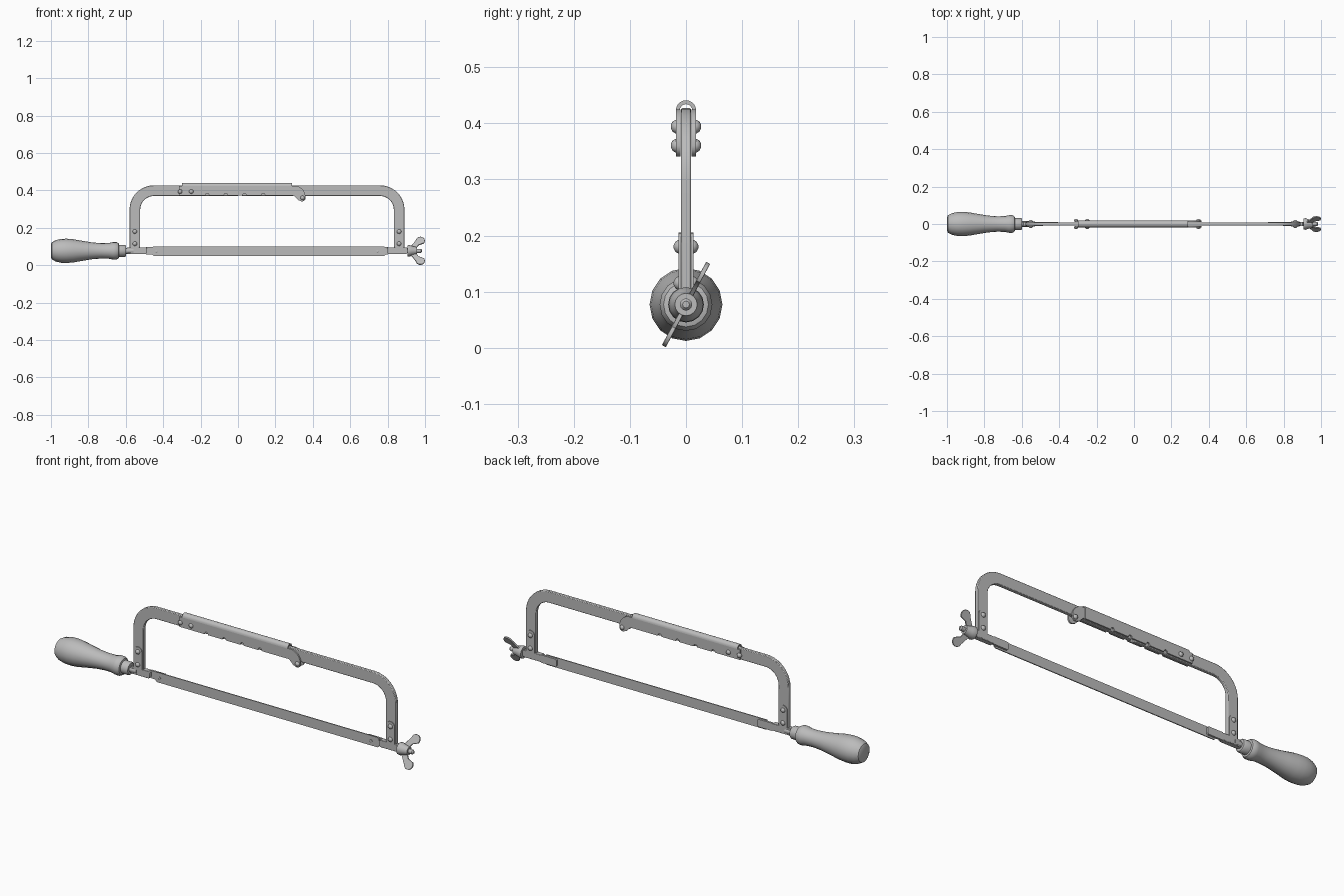
import bpy, bmesh, math
from mathutils import Matrix, Vector

cube = bpy.data.objects.get("Cube")
if cube:
    bpy.data.objects.remove(cube)

steel = bpy.data.materials.new("grey_steel")
steel.use_nodes = True
GREY = (0.5, 0.5, 0.5, 1)
steel.diffuse_color = GREY
steel.node_tree.nodes["Principled BSDF"].inputs["Base Color"].default_value = GREY
AXIS_Z = 0.077


def finish(name, bm, bevel=0, smooth=True):
    bmesh.ops.recalc_face_normals(bm, faces=bm.faces)
    mesh = bpy.data.meshes.new(name)
    bm.to_mesh(mesh)
    bm.free()
    mesh.materials.append(steel)
    ob = bpy.data.objects.new(name, mesh)
    bpy.context.collection.objects.link(ob)
    if bevel:
        mod = ob.modifiers.new("Bevel", "BEVEL")
        mod.width, mod.segments, mod.limit_method = bevel, 2, "ANGLE"
        mod.angle_limit = math.radians(50)
    if smooth:
        bpy.ops.object.select_all(action="DESELECT")
        ob.select_set(True)
        bpy.context.view_layer.objects.active = ob
        bpy.ops.object.shade_smooth_by_angle(angle=math.radians(35))
    return ob


def plate(name, outline, y0, y1, bevel=0, matrix=None):
    """Extrude an x-z outline from y0 to y1."""
    bm = bmesh.new()
    face = bm.faces.new([bm.verts.new((x, y0, z)) for x, z in outline])
    new = bmesh.ops.extrude_face_region(bm, geom=[face])["geom"]
    bmesh.ops.translate(bm, vec=(0, y1 - y0, 0),
                        verts=[g for g in new if isinstance(g, bmesh.types.BMVert)])
    if matrix:
        bm.transform(matrix)
    return finish(name, bm, bevel)


def lathe(name, profile, origin, axis="X", sides=16):
    """Spin (distance, radius) pairs about an axis."""
    bm = bmesh.new()
    rings = []
    for d, r in profile:
        ring = []
        for i in range(sides):
            a = math.tau * i / sides
            u, v = r * math.cos(a), r * math.sin(a)
            p = (d, u, v) if axis == "X" else (u, d, v)
            ring.append(bm.verts.new(Vector(origin) + Vector(p)))
        rings.append(ring)
    for a, b in zip(rings, rings[1:]):
        for i in range(sides):
            j = (i + 1) % sides
            bm.faces.new((a[i], a[j], b[j], b[i]))
    bm.faces.new(rings[0])
    bm.faces.new(rings[-1])
    return finish(name, bm)


def arc(cx, cz, r, a0, a1, n=10):
    return [(cx + r * math.cos(math.radians(a0 + (a1 - a0) * i / n)),
             cz + r * math.sin(math.radians(a0 + (a1 - a0) * i / n))) for i in range(n + 1)]


def rect(x0, x1, z0, z1, c=0.006):
    return [(x0 + c, z0), (x1 - c, z0), (x1, z0 + c), (x1, z1 - c),
            (x1 - c, z1), (x0 + c, z1), (x0, z1 - c), (x0, z0 + c)]


def rivet(name, x, z, y):
    for s, side in ((-1, "front"), (1, "back")):
        lathe(f"{name}_{side}", [(s * (y - 0.004), 0.012), (s * (y + 0.002), 0.012),
              (s * (y + 0.007), 0.009), (s * (y + 0.01), 0.003)], (x, 0, z), "Y", 12)


# Frame halves: a flat bar bent through one corner
def frame(name, outer, s, end):
    r, w, top = 0.13, 0.057, 0.427
    cx, cz = outer + s * r, top - r
    a = 180 if s > 0 else 0
    pts = [(outer, 0.095)] + arc(cx, cz, r, a, 90) + [(end, top), (end, top - w)]
    pts += arc(cx, cz, r - w, 90, a) + [(outer + s * w, 0.095)]
    plate(name, pts, -0.009, 0.009, 0.003)


frame("frame_handle_side", -0.58, 1, 0.0)
frame("frame_nut_side", 0.89, -1, 0.02)

# Adjustable sleeve: side walls with notches, arched spine, end lugs
wall = [(-0.315, 0.423), (-0.315, 0.372)]
for nx in (-0.165, -0.065, 0.035, 0.135):
    wall += [(nx - 0.01, 0.372)] + arc(nx, 0.376, 0.009, 180, 0, 5) + [(nx + 0.01, 0.372)]
wall += [(0.29, 0.372), (0.29, 0.423)]
lug = ([(0.28, 0.423), (0.28, 0.375), (0.30, 0.37), (0.322, 0.348)]
       + arc(0.342, 0.36, 0.019, 225, 360, 6) + arc(0.301, 0.365, 0.06, 15, 85, 6))
for s, side in ((-1, "front"), (1, "back")):
    plate(f"sleeve_wall_{side}", wall, s * 0.011, s * 0.018)
    plate(f"sleeve_lug_{side}", lug, s * 0.01, s * 0.0175)
bm = bmesh.new()
section = arc(0, 0.423, 0.018, 0, 180) + arc(0, 0.423, 0.011, 180, 0)
ends = [[bm.verts.new((x, y, z)) for y, z in section] for x in (-0.3, 0.29)]
count = len(section)
for i in range(count):
    j = (i + 1) % count
    bm.faces.new((ends[0][i], ends[0][j], ends[1][j], ends[1][i]))
for e in ends:
    for i in range(count // 2 - 1):
        bm.faces.new((e[i], e[i + 1], e[count - 2 - i], e[count - 1 - i]))
finish("sleeve_spine", bm)
rivet("sleeve_rivet_outer", -0.31, 0.394, 0.017)
rivet("sleeve_rivet_inner", -0.25, 0.394, 0.017)
rivet("lug_pin", 0.345, 0.36, 0.017)

# Riveted cheeks and blade holders at the foot of each leg
for name, x, s in (("handle_side", -0.5515, 1), ("nut_side", 0.8615, -1)):
    cheek = [(x - 0.023, 0.062), (x + 0.023, 0.062)] + arc(x, 0.182, 0.023, 0, 180, 8)
    for t, side in ((-1, "front"), (1, "back")):
        plate(f"cheek_{name}_{side}", cheek, t * 0.008, t * 0.013)
    for z, part in ((0.115, "lower"), (0.18, "upper")):
        rivet(f"leg_rivet_{name}_{part}", x, z, 0.012)
    lo, hi = sorted((x - s * 0.045, x + s * 0.065))
    plate(f"holder_block_{name}", rect(lo, hi, 0.06, 0.096), -0.012, 0.012, 0.002)
    lo, hi = sorted((x + s * 0.055, x + s * 0.145))
    plate(f"holder_tongue_{name}", rect(lo, hi, 0.058, 0.097), 0.002, 0.012)
    lathe(f"blade_pin_{name}", [(-0.009, 0.004), (-0.007, 0.007), (0.004, 0.007)],
          (x + s * 0.115, 0, 0.073), "Y", 12)

# Blade
plate("blade", rect(-0.46, 0.79, 0.05, 0.1, 0.008), -0.003, 0.002)

# Turned handle and ferrule
lathe("handle", [(-1, 0.035), (-0.995, 0.046), (-0.975, 0.057), (-0.945, 0.064),
      (-0.915, 0.065), (-0.88, 0.062), (-0.83, 0.053), (-0.78, 0.045), (-0.73, 0.041),
      (-0.69, 0.042), (-0.668, 0.047), (-0.65, 0.047), (-0.638, 0.04), (-0.635, 0.03)],
      (0, 0, AXIS_Z))
lathe("ferrule", [(-0.645, 0.032), (-0.604, 0.032), (-0.598, 0.028), (-0.598, 0.016),
      (-0.56, 0.016)], (0, 0, AXIS_Z))

# Threaded stud and wing nut
lathe("stud", [(0.87, 0.011), (0.978, 0.011), (0.984, 0.006)], (0, 0, AXIS_Z), sides=12)
lathe("nut_hub", [(0.905, 0.029), (0.915, 0.031), (0.93, 0.026), (0.958, 0.02)], (0, 0, AXIS_Z))
wing = [(0.912, 0.012), (0.95, 0.012), (0.966, 0.035)] + arc(0.975, 0.06, 0.024, -35, 170, 10) + [(0.932, 0.036)]
for i, side in enumerate(("upper", "lower")):
    turn = Matrix.Rotation(math.radians(-28) + math.pi * i, 4, "X")
    plate(f"wing_{side}", wing, -0.004, 0.004, 0.001,
          Matrix.Translation((0, 0, AXIS_Z)) @ turn)
